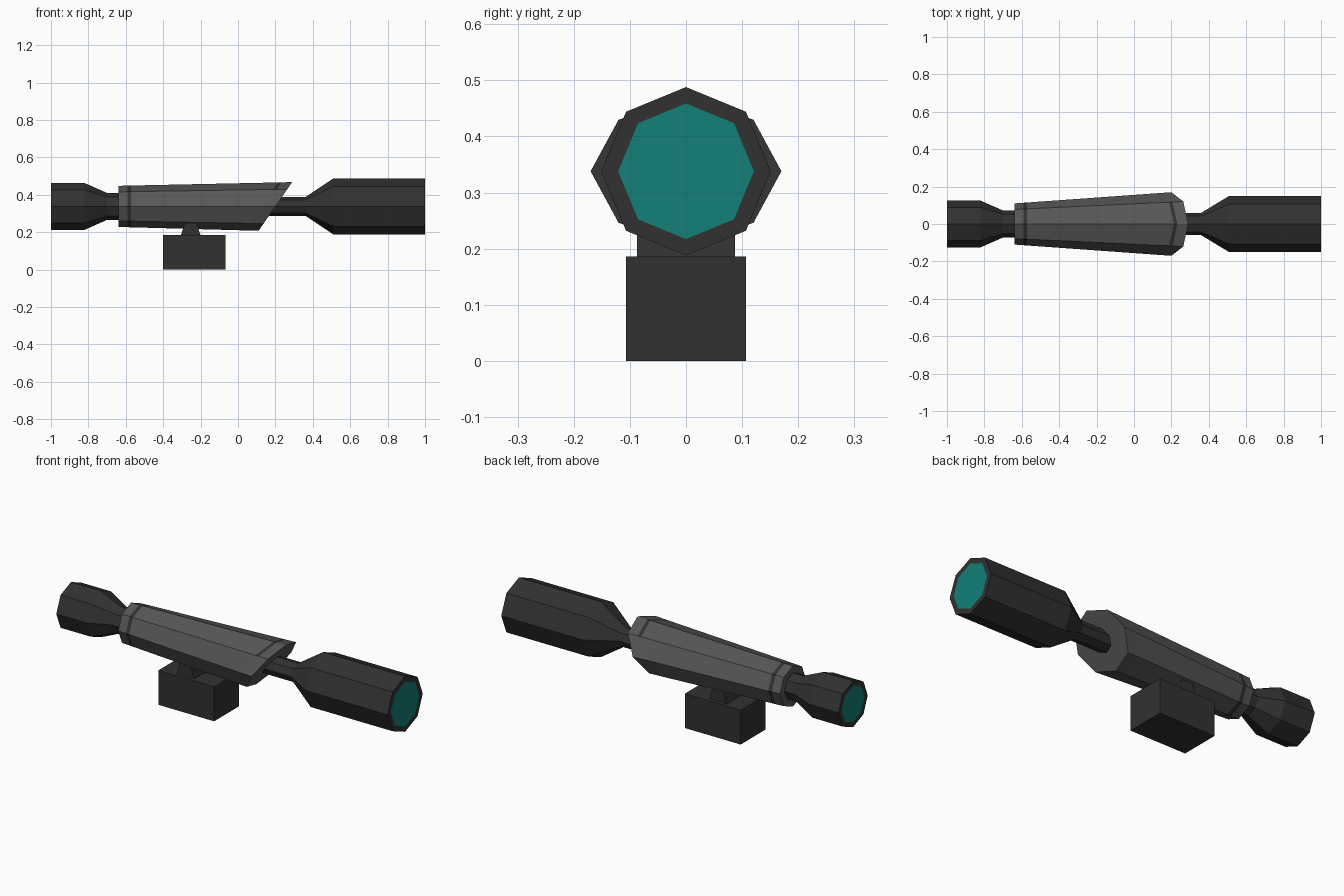
import bpy, bmesh, math

if "Cube" in bpy.data.objects:
    bpy.data.objects.remove(bpy.data.objects["Cube"])

AXIS_Z = 0.338  # height of the optical axis
SIDES = 8


def material(name, rgb):
    m = bpy.data.materials.new(name)
    m.diffuse_color = (*rgb, 1)
    m.use_nodes = True
    m.node_tree.nodes["Principled BSDF"].inputs["Base Color"].default_value = m.diffuse_color
    return m


dark = material("dark grey", (0.031, 0.031, 0.031))
grey = material("mid grey", (0.095, 0.095, 0.095))
teal = material("teal glass", (0.006, 0.215, 0.19))


def finish(name, bm, mats):
    bmesh.ops.recalc_face_normals(bm, faces=bm.faces)
    me = bpy.data.meshes.new(name)
    bm.to_mesh(me)
    bm.free()
    for m in mats:
        me.materials.append(m)
    ob = bpy.data.objects.new(name, me)
    bpy.context.collection.objects.link(ob)
    return ob


def loft(name, stations, mats):
    """Octagonal rings along x: (x, half width, half height, slant)."""
    bm = bmesh.new()
    rings = []
    for x, ry, rz, slant in stations:
        ring = []
        for i in range(SIDES):
            a = 2 * math.pi * i / SIDES
            dz = rz * math.sin(a)
            ring.append(bm.verts.new((x + slant * dz, ry * math.cos(a), AXIS_Z + dz)))
        rings.append(ring)
    for r0, r1 in zip(rings, rings[1:]):
        for i in range(SIDES):
            j = (i + 1) % SIDES
            bm.faces.new((r0[i], r0[j], r1[j], r1[i]))
    bm.faces.new(rings[0])
    bm.faces.new(rings[-1])
    return finish(name, bm, mats)


def colour_lens(ob, end_x):
    # the inner octagon of the end face is glass
    for p in ob.data.polygons:
        if len(p.vertices) == SIDES and abs(p.center.x - end_x) < 0.001:
            p.material_index = 1


# eyepiece with rear lens
eyepiece = loft("eyepiece", [(-1, .098, .098, 0), (-1, .125, .125, 0), (-.82, .125, .125, 0),
                             (-.7, .072, .072, 0), (-.6, .072, .072, 0)], [dark, teal])
colour_lens(eyepiece, -1)

# thin tube and objective bell with front lens
objective = loft("objective", [(0, .06, .05, 0), (.36, .06, .05, 0), (.51, .151, .15, 0),
                               (1, .151, .15, 0), (1, .121, .121, 0)], [dark, teal])
colour_lens(objective, 1)


# tapered housing with slanted front and thin dark seams
def housing_station(x, slant):
    t = (x + .64) / .84
    return (x, .11 + .06 * t, .11 + .02 * t, slant)


housing = loft("housing", [housing_station(-.64, 0), housing_station(-.592, 0),
                           housing_station(-.572, 0), housing_station(.125, .69),
                           housing_station(.143, .69), housing_station(.2, .69)], [grey, dark])
for p in housing.data.polygons:
    band = p.index // SIDES
    if len(p.vertices) == 4 and (band == 1 or (band == 3 and p.normal.z > .8)):
        p.material_index = 1


# mount block and wedge-shaped neck
def block(name, x, half_y, z0, z1, half_bottom, half_top):
    bm = bmesh.new()
    bmesh.ops.create_cube(bm, size=2)
    for v in bm.verts:
        top = v.co.z > 0
        v.co = (x + v.co.x * (half_top if top else half_bottom),
                v.co.y * half_y, z1 if top else z0)
    return finish(name, bm, [dark])


block("mount_block", -.235, .107, 0, .186, .167, .167)
block("mount_neck", -.253, .087, .186, .27, .052, .025)
